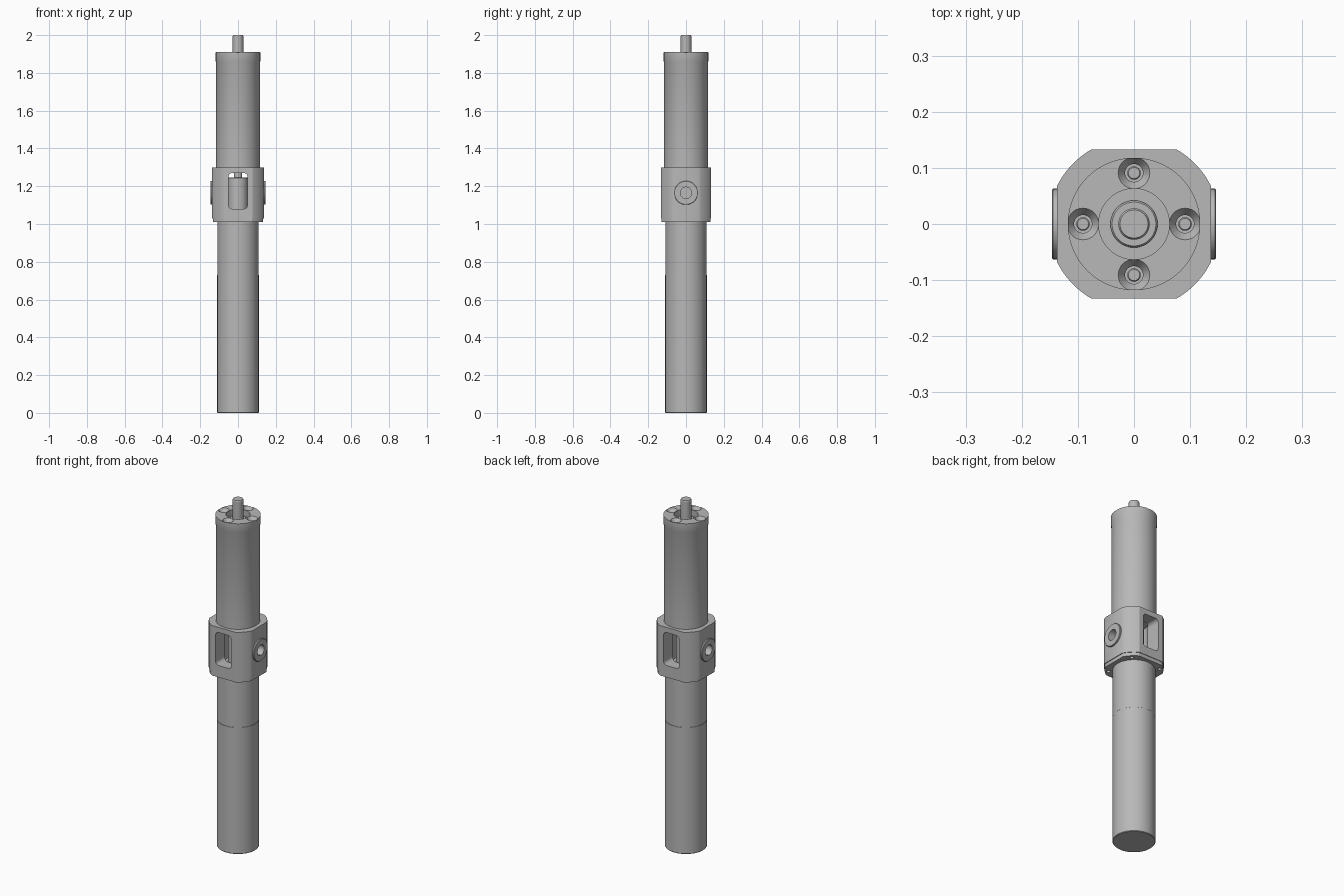
import bpy, bmesh
from math import sin, cos, acos, asin, pi, radians

cube = bpy.data.objects.get("Cube")
if cube:
    bpy.data.objects.remove(cube, do_unlink=True)

steel = bpy.data.materials.new("satin grey metal")
steel.use_nodes = True
GREY = (0.48, 0.48, 0.48, 1)
steel.diffuse_color = GREY
steel.node_tree.nodes["Principled BSDF"].inputs["Base Color"].default_value = GREY


def finish(bm, name, loc, rot):
    bmesh.ops.recalc_face_normals(bm, faces=bm.faces[:])
    mesh = bpy.data.meshes.new(name)
    bm.to_mesh(mesh)
    bm.free()
    ob = bpy.data.objects.new(name, mesh)
    bpy.context.collection.objects.link(ob)
    mesh.materials.append(steel)
    ob.location, ob.rotation_euler = loc, rot
    return ob


def lathe(name, profile, loc=(0, 0, 0), rot=(0, 0, 0), segs=72):
    """Solid of revolution from (radius, height) points; the ends are capped."""
    bm = bmesh.new()
    rings = [[bm.verts.new((r * cos(2 * pi * i / segs), r * sin(2 * pi * i / segs), z))
              for i in range(segs)] for r, z in profile]
    for low, high in zip(rings, rings[1:]):
        for i in range(segs):
            j = (i + 1) % segs
            bm.faces.new((low[i], low[j], high[j], high[i]))
    bm.faces.new(rings[0])
    bm.faces.new(rings[-1])
    return finish(bm, name, loc, rot)


def prism(name, outline, z0, z1, loc=(0, 0, 0), rot=(0, 0, 0)):
    bm = bmesh.new()
    face = bm.faces.new([bm.verts.new((x, y, z0)) for x, y in outline])
    top = bmesh.ops.extrude_face_region(bm, geom=[face])["geom"]
    bmesh.ops.translate(bm, vec=(0, 0, z1 - z0),
                        verts=[v for v in top if isinstance(v, bmesh.types.BMVert)])
    return finish(bm, name, loc, rot)


def rounded(cx, cy, r, start, end, steps=8):
    """Four mirrored corner arcs joined into one outline."""
    quarter = [(cx + r * cos(start + (end - start) * i / steps),
                cy + r * sin(start + (end - start) * i / steps)) for i in range(steps + 1)]
    flip = quarter[::-1]
    return (quarter + [(-x, y) for x, y in flip] + [(-x, -y) for x, y in quarter]
            + [(x, -y) for x, y in flip])


def cut(target, cutters):
    bpy.context.view_layer.objects.active = target
    for c in cutters:
        c.hide_render = True
        mod = target.modifiers.new("cut", "BOOLEAN")
        mod.operation, mod.solver, mod.object = "DIFFERENCE", "EXACT", c
        bpy.ops.object.modifier_apply(modifier=mod.name)
        bpy.data.objects.remove(c, do_unlink=True)


def block_outline(x, y, r):
    return rounded(0, 0, r, acos(x / r), asin(y / r))


parts = []

# Lower body with a fine seam
parts.append(lathe("lower_body", [(0.107, 0), (0.11, 0.003), (0.11, 0.73),
                                  (0.109, 0.731), (0.109, 1.012)]))

# Middle housing: flat-sided block, hollow, windowed front and back
housing = prism("housing", block_outline(0.137, 0.133, 0.153), 1.03, 1.30)
window = prism("window_cutter", rounded(0.03, 0.075, 0.02, 0, pi / 2), -0.2, 0.2,
               (0, 0, 1.175), (pi / 2, 0, 0))
cavity = lathe("cavity_cutter", [(0.07, 1.06), (0.07, 1.28)])
cut(housing, [cavity, window])
parts.append(housing)

# Bottom flange with corner screw holes
flange = prism("flange", block_outline(0.133, 0.13, 0.15), 1.01, 1.03)
cut(flange, [lathe("hole_cutter", [(0.01, 1.0), (0.01, 1.026)],
                   (0.131 * cos(radians(a)), 0.131 * sin(radians(a)), 0), segs=24)
             for a in (45, 135, 225, 315)])
parts.append(flange)

# Side bosses with stepped blind bores
for side, label in ((1, "left"), (-1, "right")):
    turn = (0, side * pi / 2, 0)
    cut(housing, [lathe("bore_cutter", [(0.03, 0.105), (0.03, 0.16)],
                        (0, 0, 1.165), turn, 48)])
    parts.append(lathe(label + "_boss", [(0.03, 0.12), (0.03, 0.146), (0.061, 0.146),
                                         (0.063, 0.144), (0.063, 0.13)],
                       (0, 0, 1.165), turn))
    # Open the boss: drop its two end caps
    bm = bmesh.new()
    bm.from_mesh(parts[-1].data)
    bmesh.ops.delete(bm, geom=[f for f in bm.faces if len(f.verts) > 4], context="FACES")
    bm.to_mesh(parts[-1].data)
    bm.free()

# Coupling and drive shaft inside the housing
parts.append(lathe("coupling", [(0.052, 1.055), (0.052, 1.243), (0.05, 1.245)]))
parts.append(lathe("drive_shaft", [(0.022, 1.24), (0.022, 1.285)], segs=40))

# Upper body with recessed nose and four countersinks
upper = lathe("upper_body", [(0.116, 1.298), (0.116, 1.855), (0.118, 1.86), (0.118, 1.91)])
cutters = [lathe("recess_cutter", [(0.063, 1.875), (0.063, 1.95)])]
spots = [(0.091 * cos(i * pi / 2), 0.091 * sin(i * pi / 2), 0) for i in range(4)]
for spot in spots:
    cutters.append(lathe("countersink_cutter", [(0.016, 1.87), (0.016, 1.892),
                                                (0.0285, 1.9105), (0.0285, 1.93)], spot, segs=40))
cut(upper, cutters)
parts.append(upper)

# Screws in the countersinks
for i, spot in enumerate(spots):
    parts.append(lathe("screw_%d" % (i + 1), [(0.012, 1.865), (0.012, 1.882), (0.01, 1.884)],
                       spot, segs=32))

# Output shaft with its collar
parts.append(lathe("shaft_collar", [(0.042, 1.87), (0.042, 1.885), (0.039, 1.889)]))
parts.append(lathe("output_shaft", [(0.028, 1.87), (0.028, 1.995), (0.025, 2.0)]))

# Smooth the round surfaces, keep edges sharp
bpy.ops.object.select_all(action="DESELECT")
for ob in parts:
    ob.select_set(True)
bpy.context.view_layer.objects.active = parts[0]
bpy.ops.object.shade_smooth_by_angle(angle=radians(30))
